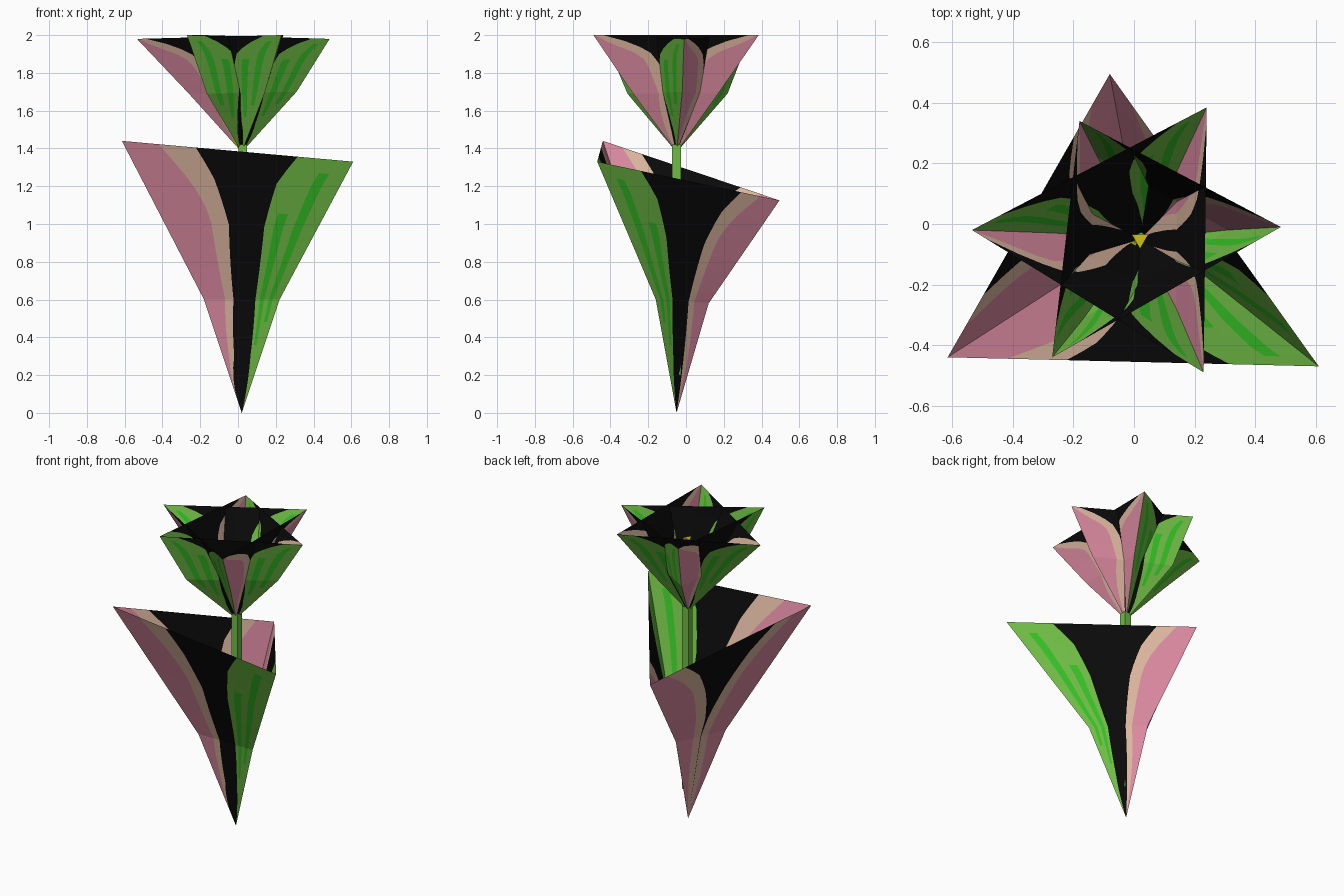
import bpy, bmesh, math
from mathutils import Vector

if "Cube" in bpy.data.objects:
    bpy.data.objects.remove(bpy.data.objects["Cube"])


def material(name, rgb):
    m = bpy.data.materials.new(name)
    m.diffuse_color = (*rgb, 1)
    m.use_nodes = True
    m.node_tree.nodes["Principled BSDF"].inputs["Base Color"].default_value = m.diffuse_color
    return m


NAMES = ["black", "pink", "tan", "green", "bright_green", "yellow"]
RGB = [(.003, .003, .003), (.70, .25, .35), (.72, .47, .35),
       (.16, .50, .06), (.035, .52, .018), (.62, .55, .004)]
MATS = [material(n, c) for n, c in zip(NAMES, RGB)]
BLACK, PINK, TAN, GREEN, BRIGHT, YELLOW = range(6)


def curve(points, t):
    """Linear interpolation through (t, value) pairs."""
    for (t0, a), (t1, b) in zip(points, points[1:]):
        if t <= t1:
            return a + (b - a) * (t - t0) / (t1 - t0)
    return points[-1][1]


def new_object(name, bm, mats):
    me = bpy.data.meshes.new(name)
    bm.to_mesh(me)
    bm.free()
    for m in mats:
        me.materials.append(m)
    ob = bpy.data.objects.new(name, me)
    bpy.context.collection.objects.link(ob)
    return ob


def half_columns(kind, w, v, tip_pink):
    """Column positions from the fold outward, and the colour of each column."""
    if kind == PINK:
        p = curve([(0, .5), (.25, .55), (.5, .72), (.82, .74), (1, tip_pink)], v)
        return [0, p * w, w, .5], [PINK, TAN, BLACK]
    # green halves carry two brighter streaks
    inner = BRIGHT if .42 < v < .95 else GREEN
    outer = BRIGHT if .3 < v < .78 else GREEN
    return ([0, .28 * w, .45 * w, .64 * w, .82 * w, w, .5],
            [GREEN, inner, GREEN, outer, GREEN, BLACK])


def leaf_cup(name, apex, mids, tips, panels, tip_pink, yellow_base=None):
    """Three-sided folded cup; every panel carries two painted leaf halves."""
    bm = bmesh.new()
    apex = Vector(apex)
    rows = 20

    def edge_point(i, v):
        i %= 3
        m, t = Vector(mids[i]), Vector(tips[i])
        vm = (m.z - apex.z) / (t.z - apex.z)
        # first half of the rows lies below the bend, the rest above it
        return apex.lerp(m, v * 2) if v <= .5 else m.lerp(t, v * 2 - 1)

    for i, (kl, wl, kr, wr) in enumerate(panels):
        previous = None
        for r in range(rows + 1):
            v = r / rows
            vm = max(0, v - .5 / rows)
            a, b = edge_point(i, v), edge_point(i + 1, v)
            ul, _ = half_columns(kl, curve(wl, v), v, tip_pink)
            ur, _ = half_columns(kr, curve(wr, v), v, tip_pink)
            _, cl = half_columns(kl, .3, vm, tip_pink)
            _, cr = half_columns(kr, .3, vm, tip_pink)
            if i == yellow_base and v < .14:
                cl = [YELLOW] * len(cl)
            us = ul + [1 - u for u in reversed(ur[:-1])]
            cols = cl + cr[::-1]
            line = [bm.verts.new(a.lerp(b, u)) for u in us]
            if previous:
                for k, c in enumerate(cols):
                    f = bm.faces.new((previous[k], previous[k + 1], line[k + 1], line[k]))
                    f.material_index = c
            previous = line
    bmesh.ops.remove_doubles(bm, verts=bm.verts, dist=1e-5)
    return new_object(name, bm, MATS)


def prism(name, x, y, z0, z1, r, sides, mat, turn=0):
    bm = bmesh.new()
    ring = [(x + r * math.cos(turn + 2 * math.pi * k / sides),
             y + r * math.sin(turn + 2 * math.pi * k / sides)) for k in range(sides)]
    lo = [bm.verts.new((px, py, z0)) for px, py in ring]
    hi = [bm.verts.new((px, py, z1)) for px, py in ring]
    for k in range(sides):
        n = (k + 1) % sides
        bm.faces.new((lo[k], lo[n], hi[n], hi[k]))
    bm.faces.new(hi)
    bm.faces.new(lo[::-1])
    return new_object(name, bm, [mat])


# Leaf outlines: half width as a share of the panel, from base to rim
LEAF_PINK = [(0, 0), (.1, .05), (.25, .3), (.5, .39), (.75, .43), (.9, .38), (1, .32)]
LEAF_BACK = [(0, .3), (.25, .34), (.5, .38), (.75, .34), (.9, .28), (1, .21)]
LEAF_GREEN = [(0, .12), (.1, .2), (.25, .27), (.5, .32), (.75, .34), (.9, .31), (1, .24)]
LEAF_WIDE = [(0, .495), (.5, .495), (.6, .48), (.75, .41), (.9, .32), (1, .22)]
PETAL_PINK = [(0, .3), (.25, .38), (.5, .42), (.75, .37), (.85, .32), (.93, .22), (1, .06)]
PETAL_GREEN = [(0, .15), (.25, .3), (.5, .36), (.75, .35), (.85, .32), (.93, .24), (1, .12)]

# Large lower leaves
leaf_cup("lower_leaves", (.02, -.05, 0),
         [(-.18, -.16, .6), (.22, -.16, .6), (-.01, .12, .58)],
         [(-.615, -.44, 1.44), (.61, -.47, 1.33), (-.08, .495, 1.125)],
         [(PINK, LEAF_PINK, GREEN, LEAF_GREEN),
          (GREEN, LEAF_GREEN, PINK, LEAF_BACK),
          (PINK, LEAF_WIDE, PINK, LEAF_WIDE)], .5)

# Flower: two crossed three-sided cups
PP, PG = (PINK, PETAL_PINK), (GREEN, PETAL_GREEN)
leaf_cup("pink_petals", (.02, -.05, 1.38),
         [(-.26, -.03, 1.69), (.14, -.28, 1.69), (.14, .17, 1.69)],
         [(-.535, -.02, 1.98), (.23, -.49, 2), (.24, .385, 2)],
         [PP + PG, PP + PP, PG + PG], .15, yellow_base=0)
leaf_cup("green_petals", (.02, -.05, 1.38),
         [(-.165, -.31, 1.69), (.31, -.02, 1.7), (-.12, .22, 1.69)],
         [(-.27, -.44, 2), (.485, -.01, 1.98), (-.18, .34, 2)],
         [PG + PG, PP + PG, PP + PG], .15)

# Stem and stamen
prism("stem", .025, -.05, .2, 1.42, .033, 4, MATS[GREEN], math.pi / 4)
prism("stamen", .02, -.05, 1.44, 1.87, .032, 3, MATS[YELLOW], math.pi / 6)
